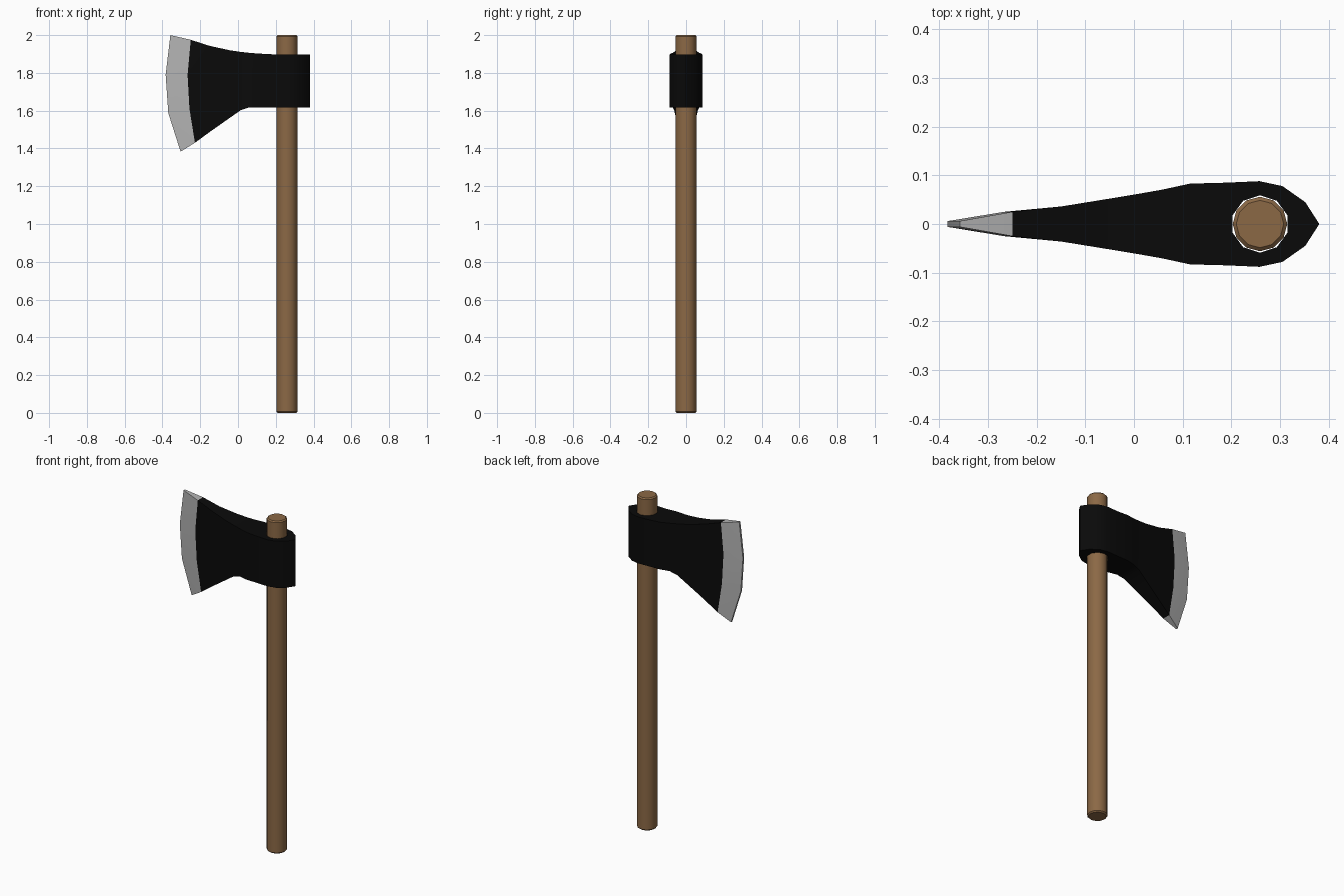
import bpy, bmesh
from math import radians

if "Cube" in bpy.data.objects:
    bpy.data.objects.remove(bpy.data.objects["Cube"])


def material(name, rgb):
    m = bpy.data.materials.new(name)
    m.diffuse_color = (*rgb, 1)
    m.use_nodes = True
    m.node_tree.nodes["Principled BSDF"].inputs["Base Color"].default_value = m.diffuse_color
    return m


def smooth(ob, angle):
    bpy.ops.object.select_all(action='DESELECT')
    ob.select_set(True)
    bpy.context.view_layer.objects.active = ob
    bpy.ops.object.shade_smooth_by_angle(angle=radians(angle))


wood = material("wood", (0.26, 0.14, 0.06))
iron = material("black_iron", (0.003, 0.003, 0.003))
steel = material("steel", (0.45, 0.45, 0.45))
AXIS_X = 0.259

# Handle: round pole with softened ends
bpy.ops.mesh.primitive_cylinder_add(vertices=12, radius=0.056, depth=2, location=(AXIS_X, 0, 1))
handle = bpy.context.object
handle.name = "handle"
handle.data.materials.append(wood)
bm = bmesh.new()
bm.from_mesh(handle.data)
rims = [e for e in bm.edges if abs(e.verts[0].co.z - e.verts[1].co.z) < 1e-4]
bmesh.ops.bevel(bm, geom=rims, offset=0.007, segments=1, affect='EDGES')
bm.to_mesh(handle.data)
bm.free()
smooth(handle, 35)

# Axe head: loft of columns (half thickness, four x/z points from top to bottom)
columns = [
    (0.006, [(-0.358, 2.0), (-0.383, 1.79), (-0.369, 1.587), (-0.304, 1.383)]),
    (0.025, [(-0.25, 1.975), (-0.267, 1.79), (-0.257, 1.61), (-0.228, 1.43)]),
]
# Cheek and socket: x, half thickness, top z, bottom z
for x, half, top, bottom in [
        (-0.15, 0.036, 1.943, 1.487), (-0.045, 0.053, 1.92, 1.561),
        (0.015, 0.063, 1.911, 1.603), (0.06, 0.071, 1.906, 1.618),
        (0.115, 0.083, 1.902, 1.618), (0.19, 0.085, 1.898, 1.618),
        (0.258, 0.088, 1.898, 1.618), (0.305, 0.078, 1.898, 1.618),
        (0.352, 0.045, 1.898, 1.618), (0.381, 0.0, 1.898, 1.618)]:
    columns.append((half, [(x, top + (bottom - top) * i / 3) for i in range(4)]))

bm = bmesh.new()
rings = []
for half, pts in columns:
    rings.append([bm.verts.new((x, half, z)) for x, z in pts]
                 + [bm.verts.new((x, -half, z)) for x, z in reversed(pts)])
for i in range(3):  # cutting edge strip
    r = rings[0]
    bm.faces.new((r[i], r[i + 1], r[6 - i], r[7 - i])).material_index = 1
for k, (a, b) in enumerate(zip(rings, rings[1:])):
    for i in range(8):
        j = (i + 1) % 8
        bm.faces.new((a[i], a[j], b[j], b[i])).material_index = 1 if k == 0 else 0
bmesh.ops.remove_doubles(bm, verts=bm.verts, dist=1e-5)
bmesh.ops.recalc_face_normals(bm, faces=bm.faces)
mesh = bpy.data.meshes.new("axe_head")
bm.to_mesh(mesh)
bm.free()
mesh.materials.append(iron)
mesh.materials.append(steel)
head = bpy.data.objects.new("axe_head", mesh)
bpy.context.collection.objects.link(head)

# Eye hole through the socket
bpy.ops.mesh.primitive_cylinder_add(vertices=10, radius=0.059, depth=1, location=(AXIS_X, 0, 1.76))
cutter = bpy.context.object
cutter.name = "eye_cutter"
cutter.hide_render = True
cutter.data.materials.append(iron)
cut = head.modifiers.new("eye", 'BOOLEAN')
cut.operation = 'DIFFERENCE'
cut.solver = 'EXACT'
cut.object = cutter
bpy.context.view_layer.objects.active = head
bpy.ops.object.modifier_apply(modifier="eye")
bpy.data.objects.remove(cutter)
smooth(head, 30)
